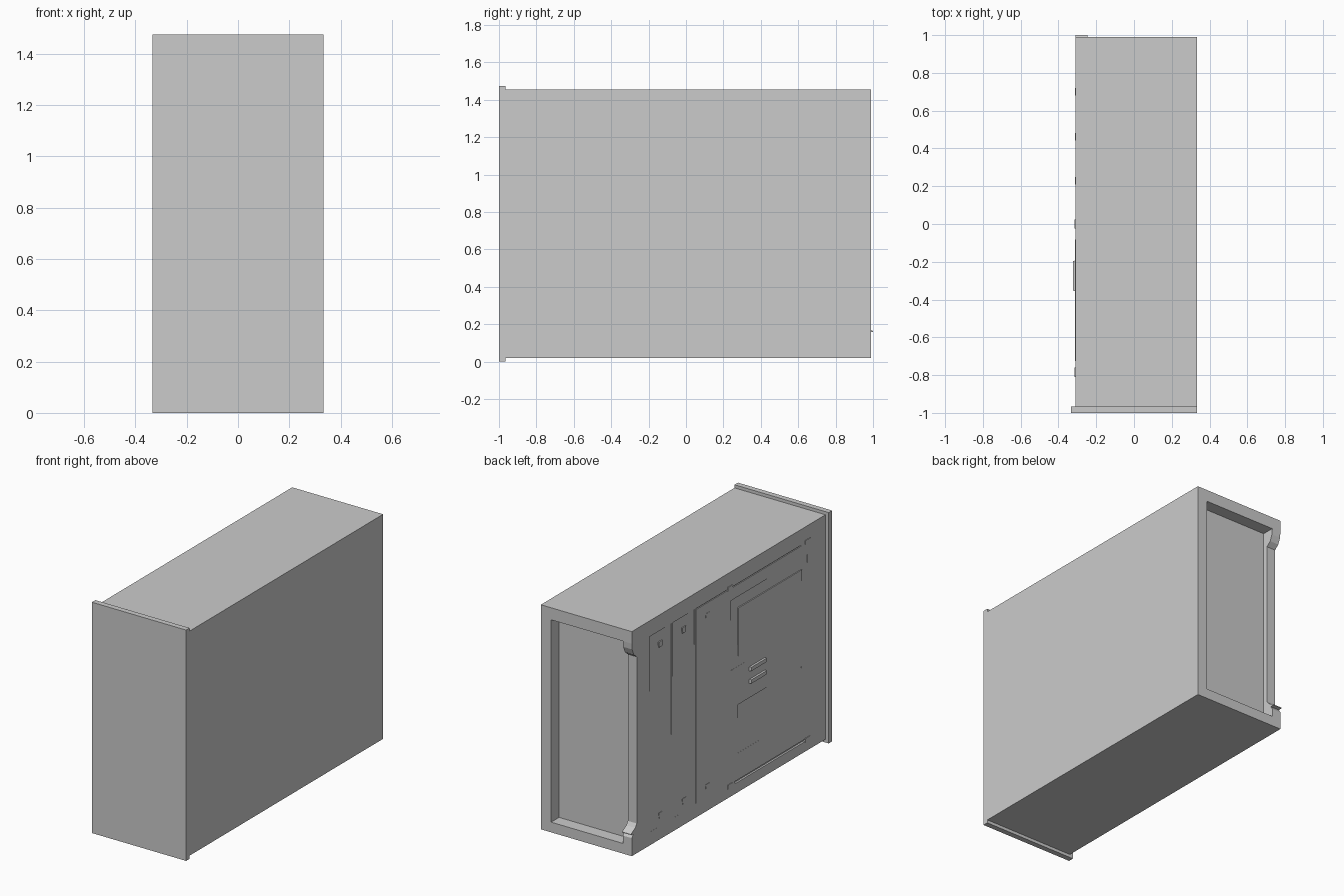
import bpy, bmesh

if "Cube" in bpy.data.objects:
    bpy.data.objects.remove(bpy.data.objects["Cube"])

SIDE = -0.31          # x of the detailed side wall
BACK = 0.99           # y of the rear wall


def make(name, verts, faces):
    mesh = bpy.data.meshes.new(name)
    mesh.from_pydata(verts, [], faces)
    bm = bmesh.new()
    bm.from_mesh(mesh)
    bmesh.ops.recalc_face_normals(bm, faces=bm.faces)
    bm.to_mesh(mesh)
    bm.free()
    ob = bpy.data.objects.new(name, mesh)
    bpy.context.collection.objects.link(ob)
    return ob


HEX = [(0, 1, 2, 3), (7, 6, 5, 4), (0, 4, 5, 1), (1, 5, 6, 2), (2, 6, 7, 3), (3, 7, 4, 0)]


def box(name, x0, x1, y0, y1, z0, z1):
    v = [(x, y, z) for x in (x0, x1) for y, z in ((y0, z0), (y1, z0), (y1, z1), (y0, z1))]
    return make(name, v, HEX)


def prism_x(name, profile, x0, x1):
    """Extrude a (y, z) outline along x."""
    n = len(profile)
    v = [(x, y, z) for x in (x0, x1) for y, z in profile]
    f = [tuple(range(n)), tuple(range(2 * n - 1, n - 1, -1))]
    f += [(i, (i + 1) % n, n + (i + 1) % n, n + i) for i in range(n)]
    return make(name, v, f)


def sloped_slab(name, y0, y1, z0, z1, d_top, d_low, d_far):
    """Shallow cutter on the side wall, deepest at its rear top corner."""
    inner = [(y0, z0, d_low - d_far), (y1, z0, d_low), (y1, z1, d_top), (y0, z1, d_top - d_far)]
    v = [(SIDE - 0.03, y, z) for y, z, _ in inner] + [(SIDE + d, y, z) for y, z, d in inner]
    return make(name, v, HEX)


def carve(target, cutter):
    mod = target.modifiers.new("carve", 'BOOLEAN')
    mod.operation = 'DIFFERENCE'
    mod.solver = 'EXACT'
    mod.object = cutter
    cutter.hide_render = True
    bpy.context.view_layer.objects.active = target
    bpy.ops.object.modifier_apply(modifier=mod.name)
    bpy.data.objects.remove(cutter, do_unlink=True)


# Case body and overhanging front panel
body = box("case_body", SIDE, 0.333, -0.97, BACK, 0.02, 1.455)
box("front_panel", -0.333, 0.333, -1.0, -0.965, 0.0, 1.475)

# Rear recess and the notch in its outer rim
carve(body, box("rear_cutter", -0.247, 0.26, 0.91, 1.1, 0.085, 1.378))
notch = [(1.1, 1.378), (BACK, 1.378), (0.987, 1.34), (0.97, 1.30), (0.94, 1.275),
         (0.94, 0.21), (BACK, 0.135), (1.1, 0.135)]
carve(body, prism_x("notch_cutter", notch, -0.4, -0.24))

# Thin lip at the bottom of the rear notch
prism_x("rear_lip", [(0.95, 0.19), (1.0, 0.163), (1.0, 0.159), (0.95, 0.155)], SIDE, -0.247)

# Sloped panels pressed into the side wall
for args in ((0.59, 0.81, 0.104, 1.354, 0.006, 0.001, 0.002),
             (0.355, 0.575, 0.104, 1.354, 0.006, 0.001, 0.002),
             (-0.785, -0.013, 0.824, 1.27, 0.006, 0.001, 0.003),
             (-0.725, -0.083, 0.27, 0.579, 0.006, 0.001, 0.003)):
    carve(body, sloped_slab("panel_cutter", *args))

# Thin seam along the top of the side door and slot along the bottom
carve(body, box("seam_cutter", SIDE - 0.02, SIDE + 0.006, -0.72, 0.34, 1.348, 1.354))
carve(body, box("slot_cutter", SIDE - 0.02, SIDE + 0.012, -0.76, -0.05, 0.085, 0.10))
carve(body, box("seam_cutter", SIDE - 0.02, SIDE + 0.006, 0.34, 0.347, 0.11, 1.354))

# Raised plate inside the upper panel
box("window_plate", SIDE - 0.003, SIDE + 0.01, -0.725, -0.083, 0.89, 1.197)

# Two finger grips with tapered ends
for i, z in enumerate((0.765, 0.685)):
    y0, y1, h = -0.36, -0.19, 0.012
    v = [(x, y, z + s) for x, t in ((SIDE - 0.014, 0.008), (SIDE + 0.01, 0.0))
         for y, s in ((y0 + t, -h), (y1 - t, -h), (y1 - t, h), (y0 + t, h))]
    make(f"grip_{i + 1}", v, HEX)

# Small tapered clips at the ends of the three side sections
for i, y in enumerate((0.70, 0.463, 0.228)):
    for end, z in (("bottom", 0.174), ("top", 1.266)):
        prism_x(f"clip_{i + 1}_{end}",
                [(y - 0.014, z - 0.018), (y + 0.014, z - 0.018), (y + 0.02, z + 0.018), (y - 0.02, z + 0.018)],
                SIDE - 0.002, SIDE + 0.008)

# Corner latches of the side door
for end, z in (("bottom", 0.092), ("top", 1.356)):
    for pos, y in (("rear", 0.0), ("front", -0.785)):
        box(f"latch_{pos}_{end}", SIDE - 0.004, SIDE + 0.01, y - 0.025, y + 0.025, z - 0.013, z + 0.013)
